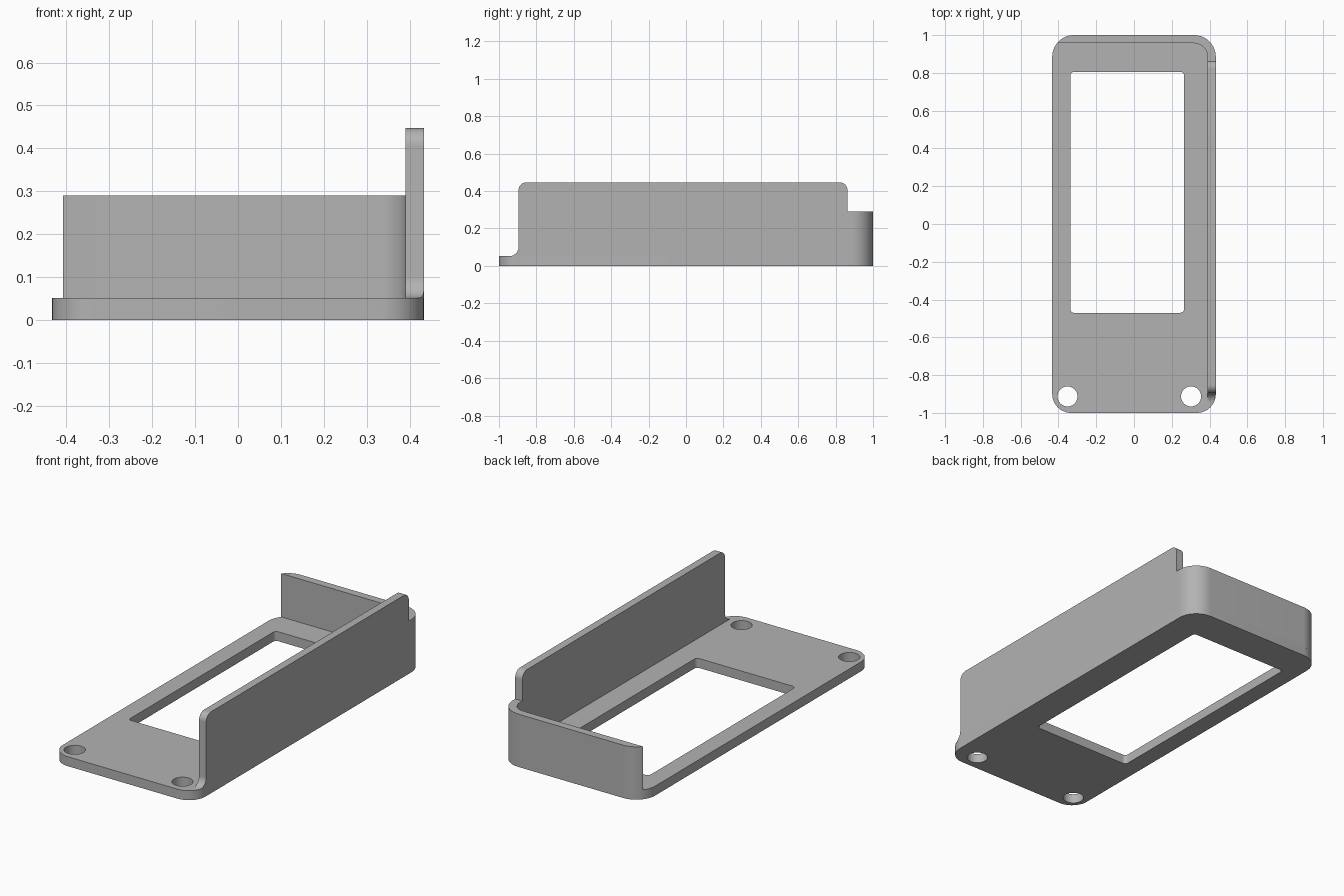
import bpy, bmesh
from math import sin, cos, pi, radians, sqrt

cube = bpy.data.objects.get("Cube")
if cube:
    bpy.data.objects.remove(cube, do_unlink=True)

HALF_W, HALF_L = 0.433, 1.0        # footprint
PLATE_T = 0.052                    # plate thickness
BACK_H, SIDE_H = 0.29, 0.447       # wall tops
R_BACK, R_FRONT = 0.115, 0.1       # footprint corner radii
WALL_IN_X, WALL_IN_Y = 0.39, 0.957  # inner wall faces
STEP_Y, SIDE_FRONT = 0.863, -0.895  # ends of the side wall

grey = bpy.data.materials.new("matte grey")
grey.use_nodes = True
colour = (0.45, 0.45, 0.45, 1)
grey.diffuse_color = colour
grey.node_tree.nodes["Principled BSDF"].inputs["Base Color"].default_value = colour


def arc(cx, cy, r, a0, a1, n=12):
    """Points along an arc, angles in degrees."""
    angles = [radians(a0 + (a1 - a0) * i / n) for i in range(n + 1)]
    return [(cx + r * cos(a), cy + r * sin(a)) for a in angles]


def rounded_rect(x0, x1, y0, y1, r_front, r_back):
    return (arc(x1 - r_back, y1 - r_back, r_back, 0, 90)
            + arc(x0 + r_back, y1 - r_back, r_back, 90, 180)
            + arc(x0 + r_front, y0 + r_front, r_front, 180, 270)
            + arc(x1 - r_front, y0 + r_front, r_front, 270, 360))


def finish(name, mesh):
    """Clean the mesh, add it to the scene and shade it."""
    bm = bmesh.new()
    bm.from_mesh(mesh)
    bmesh.ops.remove_doubles(bm, verts=bm.verts, dist=0.0003)
    bmesh.ops.recalc_face_normals(bm, faces=bm.faces)
    bm.to_mesh(mesh)
    bm.free()
    mesh.materials.clear()
    mesh.materials.append(grey)
    obj = bpy.data.objects.new(name, mesh)
    bpy.context.collection.objects.link(obj)
    bpy.ops.object.select_all(action='DESELECT')
    obj.select_set(True)
    bpy.context.view_layer.objects.active = obj
    bpy.ops.object.shade_smooth_by_angle(angle=radians(30))
    return obj


def extrude_outline(name, loops, z0, z1):
    """Fill closed loops (inner ones become holes) and extrude from z0 to z1."""
    curve = bpy.data.curves.new(name + "_outline", 'CURVE')
    curve.dimensions = '2D'
    curve.fill_mode = 'BOTH'
    curve.extrude = (z1 - z0) / 2
    for loop in loops:
        spline = curve.splines.new('POLY')
        spline.points.add(len(loop) - 1)
        for point, (x, y) in zip(spline.points, loop):
            point.co = (x, y, 0, 1)
        spline.use_cyclic_u = True
    temp = bpy.data.objects.new(name + "_temp", curve)
    bpy.context.collection.objects.link(temp)
    graph = bpy.context.evaluated_depsgraph_get()
    mesh = bpy.data.meshes.new_from_object(temp.evaluated_get(graph))
    bpy.data.objects.remove(temp, do_unlink=True)
    bpy.data.curves.remove(curve)
    for v in mesh.vertices:
        v.co.z += (z0 + z1) / 2
    return finish(name, mesh)


# Base plate with window and two screw holes
outline = rounded_rect(-HALF_W, HALF_W, -HALF_L, HALF_L, R_FRONT, R_BACK)
window = rounded_rect(-0.337, 0.265, -0.47, 0.805, 0.02, 0.02)
holes = [arc(x, -0.913, 0.053, 0, 360, 40)[:-1] for x in (-0.352, 0.302)]
extrude_outline("base_plate", [outline, window] + holes, 0, PLATE_T)

# Back wall wrapping round the left corner
cx, cy = HALF_W - R_BACK, HALF_L - R_BACK
r_in = WALL_IN_X - cx
outer = [(HALF_W, STEP_Y)] + arc(cx, cy, R_BACK, 0, 90) + [
    p for p in arc(-cx, cy, R_BACK, 90, 180, 40) if p[1] > WALL_IN_Y]
end_x = -cx - sqrt(R_BACK ** 2 - (WALL_IN_Y - cy) ** 2)
inner = [(end_x, WALL_IN_Y)] + arc(cx, WALL_IN_Y - r_in, r_in, 90, 0) + [(WALL_IN_X, STEP_Y)]
extrude_outline("back_wall", [outer + inner], PLATE_T, BACK_H)

# Side wall: top edge profile in y and z, with a front fillet and rounded top corners
FILLET, ROUND = 0.05, 0.042
profile = (arc(SIDE_FRONT - FILLET, PLATE_T + FILLET, FILLET, 270, 360)
           + arc(SIDE_FRONT + ROUND, SIDE_H - ROUND, ROUND, 180, 90)
           + arc(STEP_Y - ROUND, SIDE_H - ROUND, ROUND, 90, 0)
           + [(STEP_Y, PLATE_T)])


def outer_x(y):
    """Outer face follows the rounded front corner of the plate."""
    dy = max(0, (R_FRONT - HALF_L) - y)
    return HALF_W - R_FRONT + sqrt(R_FRONT ** 2 - dy ** 2)


bm = bmesh.new()
previous = None
for y, z in profile:
    section = [bm.verts.new((x, y, h)) for x, h in (
        (WALL_IN_X, PLATE_T), (outer_x(y), PLATE_T), (outer_x(y), z), (WALL_IN_X, z))]
    if previous:
        for i in range(4):
            j = (i + 1) % 4
            bm.faces.new((previous[i], previous[j], section[j], section[i]))
    previous = section
bmesh.ops.remove_doubles(bm, verts=bm.verts, dist=0.0003)
side_mesh = bpy.data.meshes.new("side_wall")
bm.to_mesh(side_mesh)
bm.free()
finish("side_wall", side_mesh)
